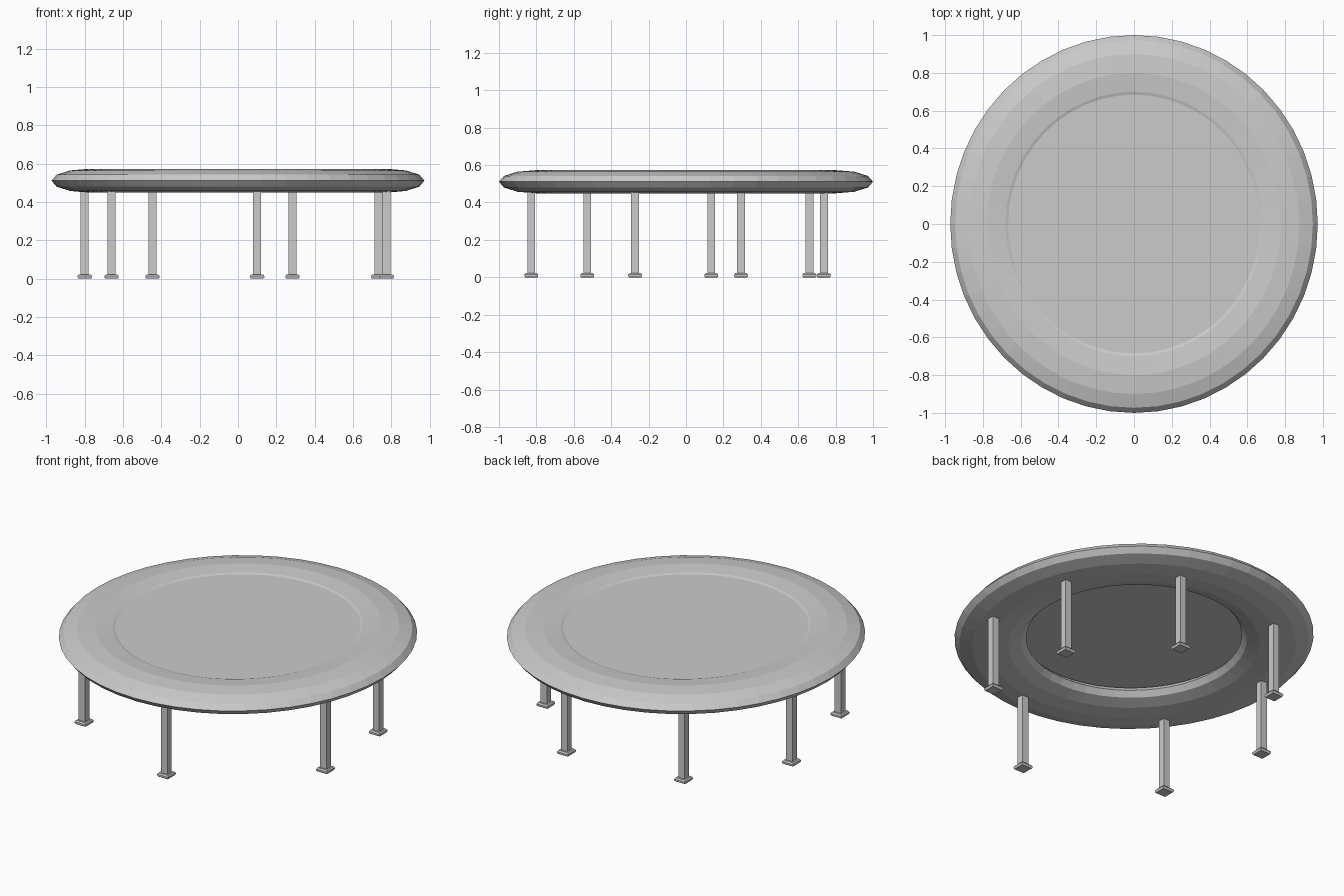
import bpy, bmesh

if "Cube" in bpy.data.objects:
    bpy.data.objects.remove(bpy.data.objects["Cube"])

SX = 0.973          # the whole top is slightly narrower in x
ZC, ZH = 0.511, 0.062


def square_stack(name, x, y, rings):
    """Loft of axis-aligned square sections given as (half width, z)."""
    bm = bmesh.new()
    loops = [[bm.verts.new((x + sx * h, y + sy * h, z))
              for sx, sy in ((-1, -1), (1, -1), (1, 1), (-1, 1))]
             for h, z in rings]
    for a, b in zip(loops, loops[1:]):
        for i in range(4):
            j = (i + 1) % 4
            bm.faces.new((a[i], a[j], b[j], b[i]))
    bm.faces.new(loops[0][::-1])
    bm.faces.new(loops[-1])
    mesh = bpy.data.meshes.new(name)
    bm.to_mesh(mesh)
    bm.free()
    obj = bpy.data.objects.new(name, mesh)
    bpy.context.collection.objects.link(obj)
    return obj


# padded rim: flattened ring
bpy.ops.mesh.primitive_torus_add(major_segments=48, minor_segments=12,
                                 major_radius=0.8, minor_radius=0.2,
                                 location=(0, 0, ZC))
rim = bpy.context.object
rim.name = "padded_rim"
rim.scale = (SX, 1, ZH / 0.2)

# jumping mat: thin disc just below the top of the rim
bpy.ops.mesh.primitive_cylinder_add(vertices=48, radius=0.7, depth=0.008,
                                    location=(0, 0, 0.556))
mat = bpy.context.object
mat.name = "mat"
mat.scale = (SX, 1, 1)

# seven legs with bevelled feet
LEGS = [(0.776, -0.272), (0.732, 0.294), (0.284, 0.737), (-0.446, 0.66),
        (-0.80, 0.135), (-0.66, -0.528), (0.10, -0.827)]
for n, (x, y) in enumerate(LEGS, 1):
    square_stack(f"leg_{n}", x, y, [(0.021, 0.015), (0.021, 0.456)])
    square_stack(f"foot_{n}", x, y,
                 [(0.033, 0.0), (0.037, 0.006), (0.037, 0.014), (0.031, 0.022)])
